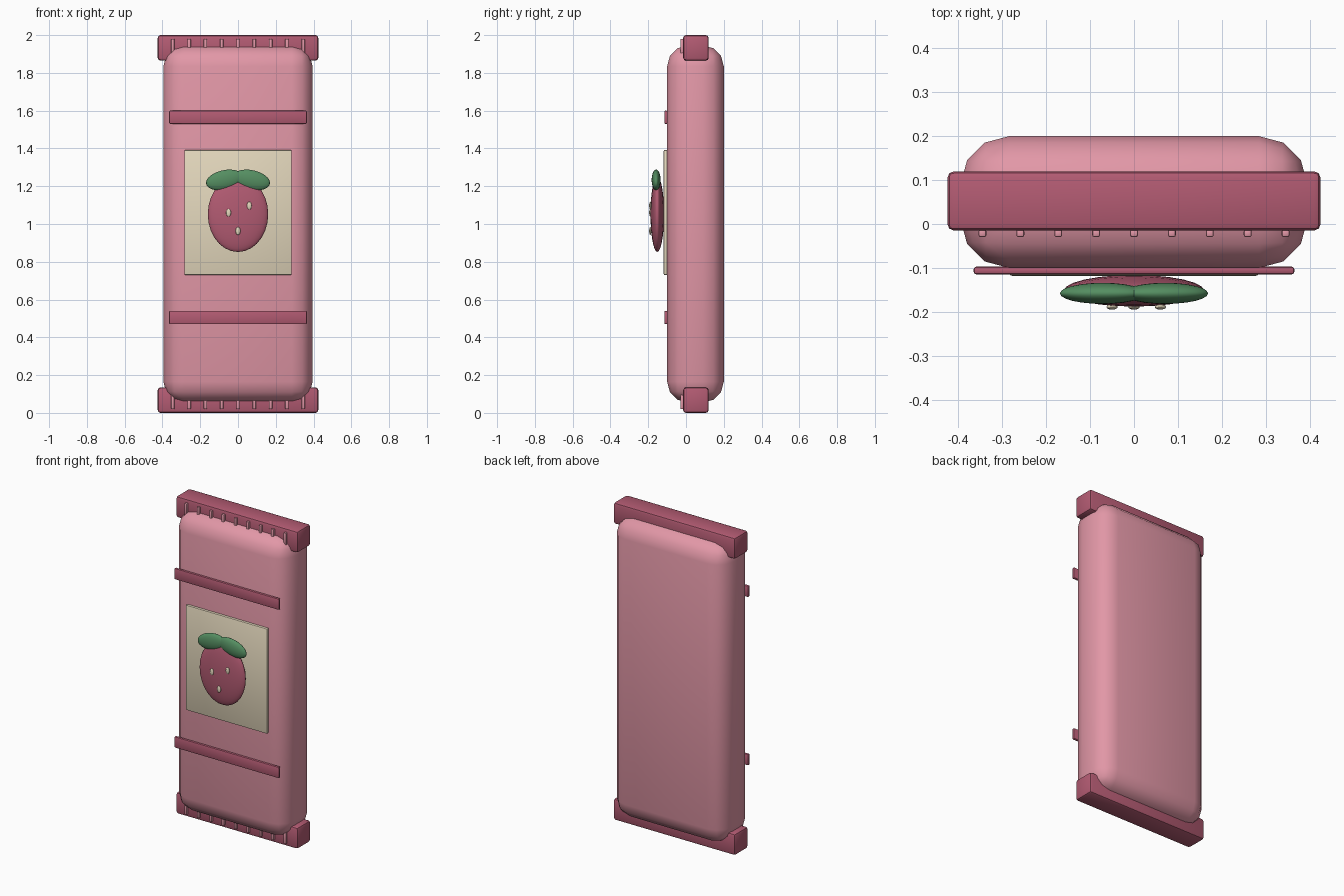
import bpy
from math import radians

default = bpy.data.objects.get("Cube")
if default:
    bpy.data.objects.remove(default, do_unlink=True)


def material(name, rgb):
    m = bpy.data.materials.new(name)
    m.use_nodes = True
    m.diffuse_color = (*rgb, 1)
    m.node_tree.nodes["Principled BSDF"].inputs["Base Color"].default_value = (*rgb, 1)
    return m


pink = material("wrapper pink", (0.76, 0.31, 0.385))
rose = material("deep rose", (0.45, 0.105, 0.17))
cream = material("label cream", (0.78, 0.69, 0.51))
green = material("leaf green", (0.09, 0.27, 0.12))


def finish(name, mat):
    ob = bpy.context.object
    ob.name = name
    ob.data.materials.append(mat)
    bpy.ops.object.shade_smooth_by_angle(angle=radians(40))
    return ob


def box(name, mat, low, high, bevel, segments=2):
    """Rounded box between two corners."""
    centre = [(a + b) / 2 for a, b in zip(low, high)]
    bpy.ops.mesh.primitive_cube_add(size=1, location=centre)
    ob = bpy.context.object
    ob.scale = [b - a for a, b in zip(low, high)]
    bpy.ops.object.transform_apply(location=False, rotation=False, scale=True)
    mod = ob.modifiers.new("Rounded edges", 'BEVEL')
    mod.width = bevel
    mod.segments = segments
    bpy.ops.object.modifier_apply(modifier=mod.name)
    return finish(name, mat)


def ellipsoid(name, mat, centre, radii, tilt=0, sides=24, rings=14):
    bpy.ops.mesh.primitive_uv_sphere_add(segments=sides, ring_count=rings, radius=1,
                                         location=centre, rotation=(0, tilt, 0))
    bpy.context.object.scale = radii
    return finish(name, mat)


# Padded wrapper body
box("wrapper_body", pink, (-0.395, -0.10, 0.055), (0.395, 0.20, 1.945), 0.11, 3)

# Sealed ends with crimp ridges
for end, z, crimp_z in (("bottom", 0, 0.02), ("top", 1.865, 1.90)):
    box(end + "_seal", rose, (-0.425, -0.015, z), (0.425, 0.12, z + 0.135), 0.015)
    for i in range(9):
        x = (i - 4) * 0.0863
        box(f"{end}_crimp_{i + 1}", pink, (x - 0.009, -0.03, crimp_z),
            (x + 0.009, -0.012, crimp_z + 0.08), 0.005)

# Front stripes and label panel
for name, z in (("lower_stripe", 0.47), ("upper_stripe", 1.53)):
    box(name, rose, (-0.365, -0.115, z), (0.365, -0.097, z + 0.07), 0.006)
box("label_panel", cream, (-0.284, -0.118, 0.73), (0.284, -0.098, 1.392), 0.006)

# Berry emblem
ellipsoid("berry", rose, (0, -0.152, 1.052), (0.16, 0.036, 0.2))
for side, s in (("left", 1), ("right", -1)):
    ellipsoid(side + "_leaf", green, (s * 0.071, -0.158, 1.233),
              (0.1, 0.024, 0.052), s * radians(12))
for i, (x, z) in enumerate(((-0.05, 1.06), (0.06, 1.097), (0, 0.963))):
    ellipsoid(f"seed_{i + 1}", cream, (x, -0.189, z), (0.013, 0.006, 0.021), 0, 12, 8)
